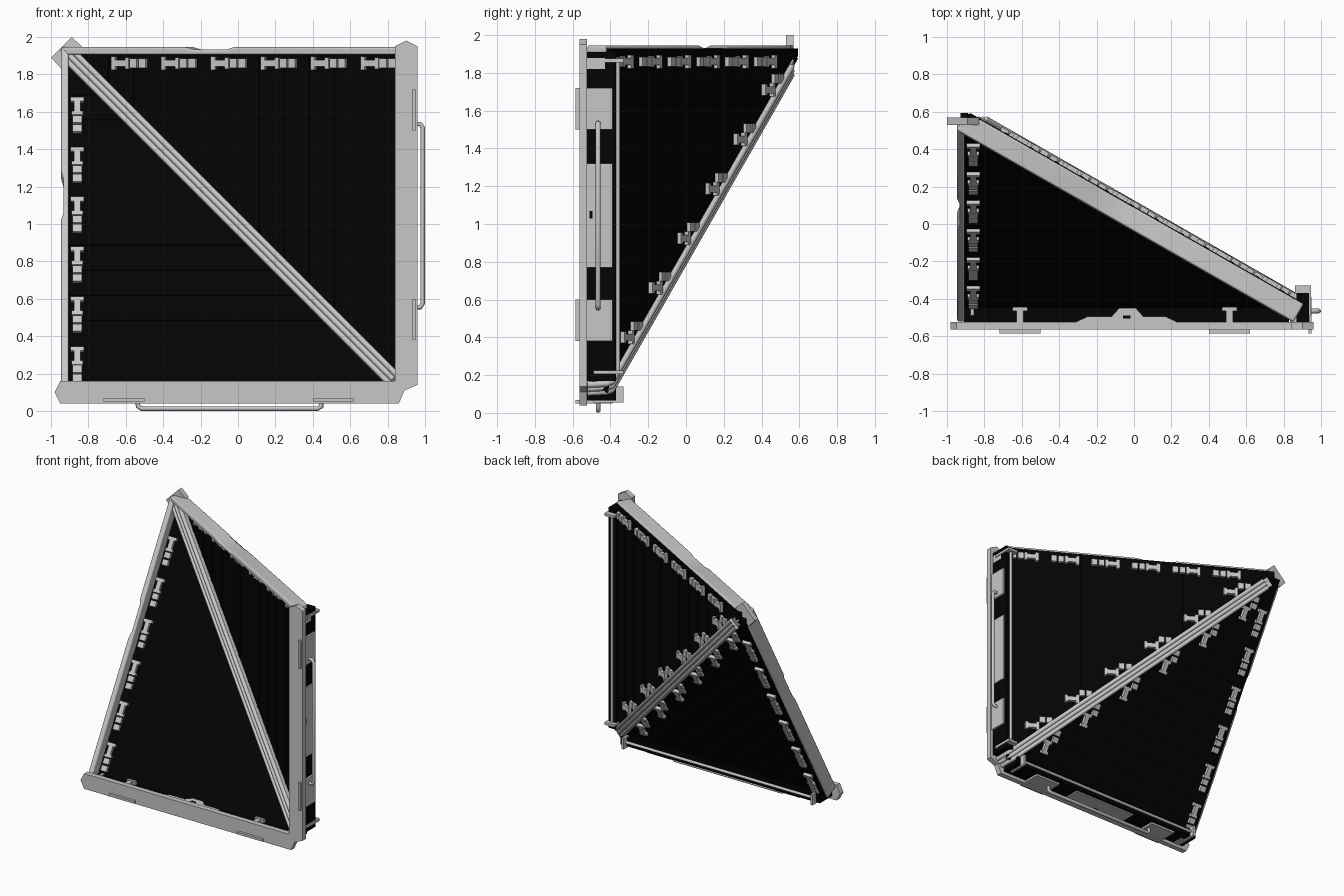
import bpy, bmesh, math
from mathutils import Vector as V

if "Cube" in bpy.data.objects:
    bpy.data.objects.remove(bpy.data.objects["Cube"])


def material(name, c):
    m = bpy.data.materials.new(name)
    m.diffuse_color = (c, c, c, 1)
    m.use_nodes = True
    m.node_tree.nodes["Principled BSDF"].inputs["Base Color"].default_value = m.diffuse_color
    return m


GREY = material("light grey metal", 0.57)
BLACK = material("black panel", 0.001)

NORMAL = V((0.495, 0.869, 0))        # back normal of the upright panel
BACK = V((0.265, 0.927, -0.265))     # outward direction of the fold
SIDE = V((1, 0, 1)).normalized()     # across the fold


def flip(p):
    """Mirror across the fold: swaps the upright half and the sloping half."""
    return V((1 - p[2], p[1], 1 - p[0]))


def on_panel(x, z, d=0):
    return V((x, 0.025 - 0.57 * x, z)) + NORMAL * d


def on_rail(x, s, e):
    return V((x, 0.025 - 0.57 * x, 1 - x)) + SIDE * s + BACK * e


def prism(bm, pts, vec):
    a = [bm.verts.new(p) for p in pts]
    b = [bm.verts.new(p + vec) for p in pts]
    bm.faces.new(a)
    bm.faces.new(b[::-1])
    for i in range(len(a)):
        j = (i + 1) % len(a)
        bm.faces.new((a[i], b[i], b[j], a[j]))


def box(bm, x, y, z):
    prism(bm, [V((x[0], y[0], z[0])), V((x[1], y[0], z[0])),
               V((x[1], y[0], z[1])), V((x[0], y[0], z[1]))],
          V((0, y[1] - y[0], 0)))


def panel_box(bm, x0, x1, z0, z1, d0, d1):
    prism(bm, [on_panel(x, z, d0) for x, z in
               ((x0, z0), (x1, z0), (x1, z1), (x0, z1))], NORMAL * (d1 - d0))


def finish(bm, name, mat, bevel=0, both=True):
    """Make the object, plus its mirrored twin."""
    for twin in ((False, True) if both else (False,)):
        if twin:
            for v in bm.verts:
                v.co = flip(v.co)
        bmesh.ops.recalc_face_normals(bm, faces=bm.faces)
        label = ("sloping_" if twin else "upright_") + name if both else name
        me = bpy.data.meshes.new(label)
        bm.to_mesh(me)
        me.materials.append(mat)
        ob = bpy.data.objects.new(label, me)
        bpy.context.collection.objects.link(ob)
        if bevel:
            m = ob.modifiers.new("bevel", 'BEVEL')
            m.width, m.segments = bevel, 3
            m.limit_method = 'ANGLE'
            m.angle_limit = math.radians(50)
            bpy.ops.object.select_all(action='DESELECT')
            ob.select_set(True)
            bpy.context.view_layer.objects.active = ob
            bpy.ops.object.shade_smooth_by_angle(angle=math.radians(40))
    bm.free()


def tube(name, pts, r, mat=GREY):
    cu = bpy.data.curves.new(name, 'CURVE')
    cu.dimensions = '3D'
    cu.bevel_depth, cu.bevel_resolution, cu.use_fill_caps = r, 3, True
    sp = cu.splines.new('POLY')
    sp.points.add(len(pts) - 1)
    for q, p in zip(sp.points, pts):
        q.co = (*p, 1)
    tmp = bpy.data.objects.new(name + "_path", cu)
    bpy.context.collection.objects.link(tmp)
    dg = bpy.context.evaluated_depsgraph_get()
    me = bpy.data.meshes.new_from_object(tmp.evaluated_get(dg))
    bpy.data.objects.remove(tmp)
    me.materials.clear()
    me.materials.append(mat)
    bpy.context.collection.objects.link(bpy.data.objects.new(name, me))


def tube_pair(name, pts, r):
    tube("upright_" + name, [V(p) for p in pts], r)
    tube("sloping_" + name, [flip(p) for p in pts], r)


# Triangular panel with shallow ribs
bm = bmesh.new()
prism(bm, [on_panel(x, z, 0.02) for x, z in
           ((-0.905, 1.928), (-0.905, 1.89), (0.865, 0.12), (0.865, 1.928))],
      NORMAL * 0.04)
for i in range(12):
    x = -0.72 + i * 0.134
    panel_box(bm, x, x + 0.02, 1.03 - x, 1.905, 0.017, 0.063)
finish(bm, "panel", BLACK)

# Channel capping the far edge, with a small dip along its length
bm = bmesh.new()
prism(bm, [on_panel(x, z, -0.055) for x, z in
           ((-0.92, 1.905), (0.88, 1.905), (0.88, 1.945), (0.0, 1.945),
            (-0.04, 1.933), (-0.22, 1.933), (-0.26, 1.945), (-0.92, 1.945))],
      NORMAL * 0.111)
cut = bmesh.ops.bisect_plane(bm, geom=bm.verts[:] + bm.edges[:] + bm.faces[:],
                             plane_co=(0, 0.555, 0), plane_no=(0, 1, 0),
                             clear_outer=True)["geom_cut"]
bmesh.ops.edgeloop_fill(
    bm, edges=[e for e in cut if isinstance(e, bmesh.types.BMEdge)])
finish(bm, "edge_beam", GREY, bevel=0.01)

# Front flange with angled ends
bm = bmesh.new()
prism(bm, [V((x, -0.565, z)) for x, z in
           ((0.96, 0.14), (0.89, 0.11), (0.84, 0.16), (0.84, 1.95),
            (0.90, 1.98), (0.96, 1.95))], V((0, 0.042, 0)))
finish(bm, "front_flange", GREY)

# Black wall behind the flange
bm = bmesh.new()
box(bm, (0.87, 0.935), (-0.524, -0.37), (0.17, 1.91))
finish(bm, "post_wall", BLACK)

# Clamp plates, centre plate, inner latch plate and pins
bm = bmesh.new()
for z in (0.49, 1.61):
    box(bm, (0.932, 0.95), (-0.585, -0.39), (z - 0.11, z + 0.11))
    box(bm, (0.845, 0.872), (-0.524, -0.45), (z - 0.018, z + 0.018))
    box(bm, (0.842, 0.872), (-0.465, -0.445), (z - 0.04, z + 0.04))
prism(bm, [V((0.93, y, z)) for y, z in
           ((-0.524, 0.77), (-0.39, 0.77), (-0.39, 1.32), (-0.524, 1.32))],
      V((0.015, 0, 0)))
prism(bm, [V((0.845, y, z)) for y, z in
           ((-0.524, 0.77), (-0.495, 0.83), (-0.495, 0.95), (-0.45, 0.99),
            (-0.45, 1.08), (-0.495, 1.12), (-0.495, 1.25), (-0.524, 1.31))],
      V((0.026, 0, 0)))
finish(bm, "latch_plates", GREY)

# Dark keyholes on the centre plates
bm = bmesh.new()
box(bm, (0.94, 0.947), (-0.51, -0.495), (1.03, 1.07))
box(bm, (0.843, 0.85), (-0.505, -0.49), (1.02, 1.06))
finish(bm, "keyhole", BLACK)

# End brackets and the thin rail between them
bm = bmesh.new()
for z in (0.215, 1.865):
    box(bm, (0.86, 0.945), (-0.49, -0.33), (z - 0.01, z + 0.01))
box(bm, (0.89, 0.938), (-0.524, -0.43), (1.82, 1.88))
finish(bm, "end_brackets", GREY)
tube_pair("thin_rail", [(0.9, -0.36, 0.215), (0.9, -0.36, 1.865)], 0.011)

# Carry handle
tube_pair("handle", [(0.93, -0.465, 0.555), (0.975, -0.465, 0.555),
                     (0.987, -0.465, 0.575), (0.987, -0.465, 1.515),
                     (0.975, -0.465, 1.535), (0.93, -0.465, 1.535)], 0.013)

# Clips: a spool and two small squares, on either face of the panel
bm = bmesh.new()


def spool(x, z, d0, d1):
    panel_box(bm, x, x + 0.022, z - 0.036, z + 0.036, d0, d1)
    panel_box(bm, x + 0.02, x + 0.08, z - 0.018, z + 0.018, d0, d1)
    panel_box(bm, x + 0.075, x + 0.095, z - 0.03, z + 0.03, d0, d1)


def squares(x, z, d0, d1):
    for k in (0, 0.047):
        panel_box(bm, x + k, x + k + 0.038, z - 0.025, z + 0.025, d0, d1)


for i in range(6):
    x = -0.68 + 0.267 * i
    for d0, d1 in ((0.0, 0.021), (0.059, 0.083)):
        spool(x, 1.86, d0, d1)
        squares(x + 0.1, 1.86, d0, d1)
    z = 0.40 + 0.262 * i      # row beside the fold, back only
    spool(1 - z + 0.05, z, 0.059, 0.085)
    squares(1 - z - 0.035, z + 0.06, 0.059, 0.08)
finish(bm, "clips", GREY)

# Fold rail: web with three tubes in front and three behind
bm = bmesh.new()
prism(bm, [on_rail(-0.86, s, e) for s, e in
           ((-0.035, -0.035), (0.035, -0.035), (0.035, 0.06), (-0.035, 0.06))],
      V((1.70, -0.57 * 1.70, -1.70)))
finish(bm, "fold_web", GREY, both=False)
for i, s in enumerate((-0.03, 0, 0.03)):
    tube(f"fold_front_tube_{i}",
         [on_rail(-0.89, s, -0.035), on_rail(0.84, s, -0.035)], 0.0155)
    end = on_rail(0.84, s, 0.066)
    tube(f"fold_back_tube_{i}",
         [on_rail(-0.83, s, 0.066), end, end + V((0.01, -0.03, -0.01)),
          end + V((0.015, -0.13, -0.015))], 0.0165)

# Cap block at the far corner
bm = bmesh.new()
prism(bm, [V((x, 0.53, z)) for x, z in
           ((-0.89, 2.0), (-0.83, 1.945), (-0.945, 1.83), (-1.0, 1.89))],
      V((0, 0.04, 0)))
finish(bm, "corner_cap", GREY, both=False)
